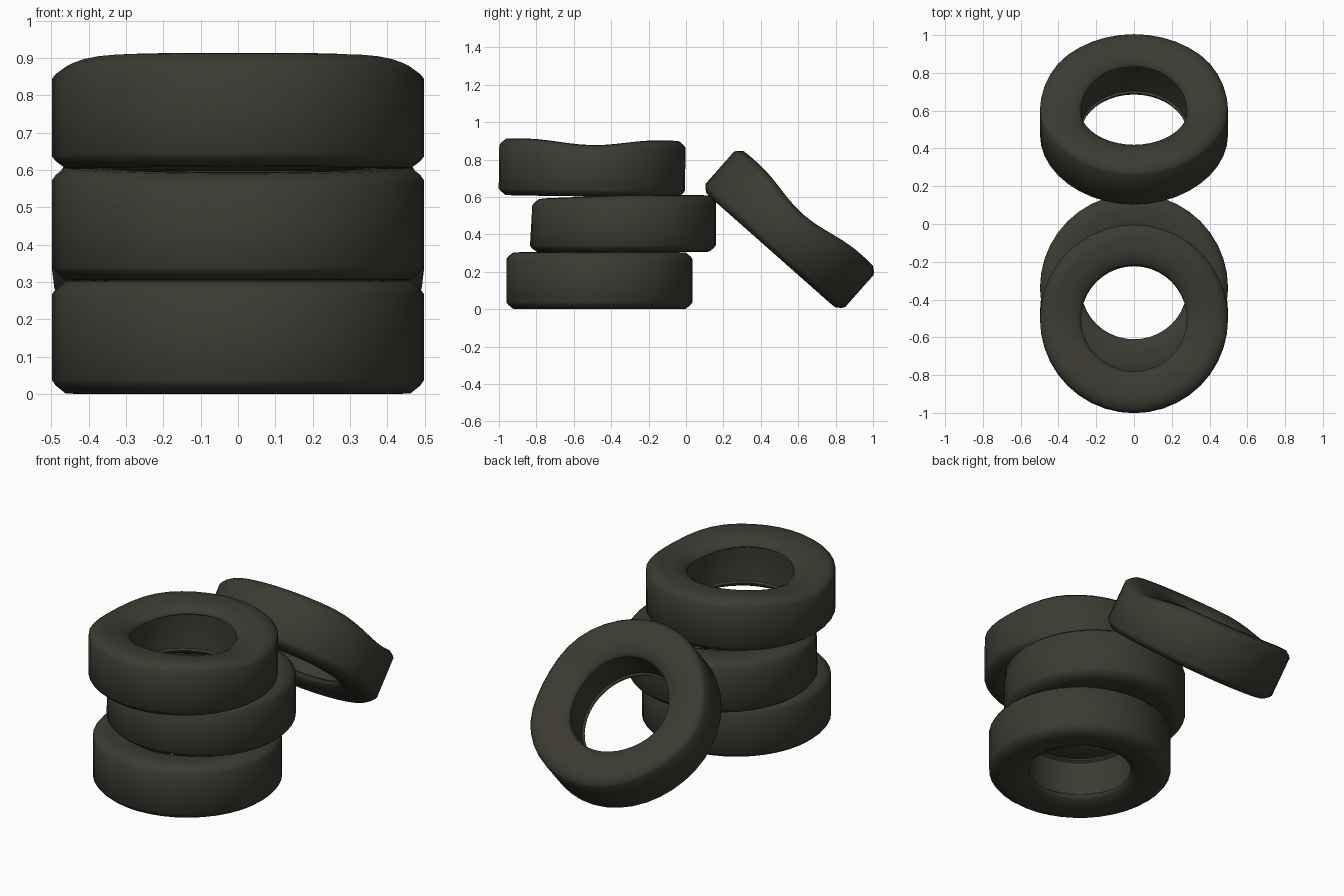
import bpy, bmesh, math

if "Cube" in bpy.data.objects:
    bpy.data.objects.remove(bpy.data.objects["Cube"])

rubber = bpy.data.materials.new("dark rubber")
rubber.diffuse_color = (0.045, 0.043, 0.032, 1)
rubber.use_nodes = True
rubber.node_tree.nodes["Principled BSDF"].inputs["Base Color"].default_value = rubber.diffuse_color

# half cross-section (radius, height) from tread middle round to inner wall
HALF = [(0.498, 0.0), (0.498, 0.115), (0.487, 0.130), (0.462, 0.150), (0.42, 0.1525),
        (0.36, 0.151), (0.32, 0.143), (0.297, 0.13), (0.284, 0.122), (0.28, 0.108),
        (0.291, 0.10), (0.294, 0.05), (0.295, 0.0)]
PROFILE = HALF + [(r, -z) for r, z in reversed(HALF[1:-1])]
SIDES = 40


def tyre(name, y, z, tilt=0, sag=0.0, slump=0.0):
    """Lathed tyre; sag dips the upper wall mid-way, slump lowers its front."""
    bm = bmesh.new()
    rings = []
    for i in range(SIDES):
        a = math.tau * i / SIDES
        ring = []
        for r, h in PROFILE:
            px, py = r * math.cos(a), r * math.sin(a)
            t = max(0.0, min(1.0, (h + 0.1525) / 0.305))
            dip = 0.0
            if abs(py) < 0.36:
                dip = sag * (0.5 + 0.5 * math.cos(math.pi * py / 0.36))
            front = max(0.0, -py / 0.5)
            ring.append(bm.verts.new((px, py + slump * front * t * 0.8,
                                      h - t * (dip + slump * front))))
        rings.append(ring)
    n = len(PROFILE)
    for i in range(SIDES):
        A, B = rings[i], rings[(i + 1) % SIDES]
        for j in range(n):
            k = (j + 1) % n
            bm.faces.new((A[j], B[j], B[k], A[k]))
    bmesh.ops.recalc_face_normals(bm, faces=bm.faces)
    me = bpy.data.meshes.new(name)
    bm.to_mesh(me)
    bm.free()
    me.materials.append(rubber)
    ob = bpy.data.objects.new(name, me)
    bpy.context.collection.objects.link(ob)
    ob.location = (0, y, z)
    ob.rotation_euler = (math.radians(tilt), 0, 0)
    bpy.ops.object.select_all(action='DESELECT')
    ob.select_set(True)
    bpy.context.view_layer.objects.active = ob
    bpy.ops.object.shade_smooth_by_angle(angle=math.radians(50))
    return ob


# stack of three, shifted against each other
tyre("bottom_tyre", -0.463, 0.1525)
tyre("middle_tyre", -0.338, 0.4575, slump=0.02)
tyre("top_tyre", -0.502, 0.755, tilt=-0.8, sag=0.03)
# tyre leaning against the back of the stack
tyre("leaning_tyre", 0.554, 0.427, tilt=-41.5, sag=0.045)
